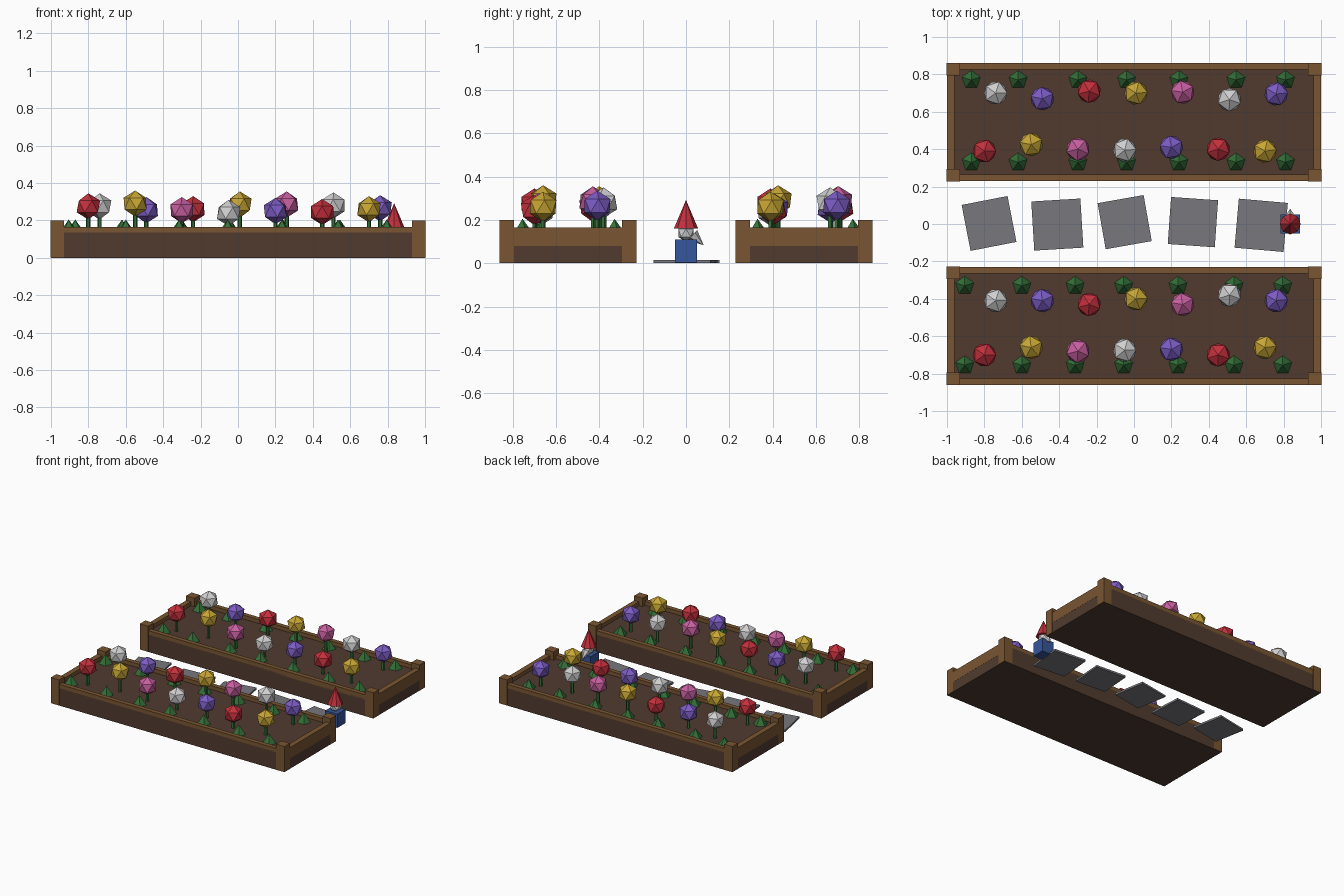
import bpy
from math import radians
from mathutils import Vector

cube = bpy.data.objects.get("Cube")
if cube:
    bpy.data.objects.remove(cube, do_unlink=True)


def make_material(name, srgb):
    linear = [(c / 255 / 12.92 if c < 11 else ((c / 255 + 0.055) / 1.055) ** 2.4) for c in srgb]
    m = bpy.data.materials.new(name)
    m.use_nodes = True
    m.diffuse_color = (*linear, 1)
    m.node_tree.nodes["Principled BSDF"].inputs["Base Color"].default_value = (*linear, 1)
    return m


wood = make_material("wood", (122, 86, 50))
soil = make_material("soil", (81, 59, 47))
stone = make_material("stone", (120, 120, 125))
green = make_material("leaf green", (52, 112, 56))
blue = make_material("coat blue", (54, 86, 156))
red = make_material("red", (196, 48, 60))
yellow = make_material("yellow", (200, 166, 52))
pink = make_material("pink", (200, 96, 160))
white = make_material("white", (208, 208, 208))
purple = make_material("purple", (124, 92, 196))


def finish(name, mat):
    ob = bpy.context.object
    ob.name = name
    ob.data.materials.append(mat)
    return ob


def box(name, mat, low, high, turn=0):
    low, high = Vector(low), Vector(high)
    bpy.ops.mesh.primitive_cube_add(size=1, location=(low + high) / 2, rotation=(0, 0, radians(turn)))
    ob = finish(name, mat)
    ob.scale = high - low
    return ob


def cone(name, mat, base, tip, radius, sides, tip_radius=0.0):
    base, tip = Vector(base), Vector(tip)
    axis = tip - base
    bpy.ops.mesh.primitive_cone_add(vertices=sides, radius1=radius, radius2=tip_radius,
                                    depth=axis.length, location=(base + tip) / 2)
    ob = finish(name, mat)
    if axis.x or axis.y:
        ob.rotation_euler = axis.to_track_quat('Z', 'Y').to_euler()
    return ob


def ball(name, mat, center, radius, turn=0):
    bpy.ops.mesh.primitive_ico_sphere_add(subdivisions=1, radius=radius, location=center,
                                          rotation=(0, 0, radians(turn)))
    return finish(name, mat)


SOIL_TOP, RIM, POST_TOP = 0.135, 0.165, 0.2


# Planter: earth block, plank rim and corner posts
def planter(name, y0, y1):
    box(name + "_earth", soil, (-1, y0, 0), (1, y1, SOIL_TOP))
    for a, b in ((y0, y0 + 0.035), (y1 - 0.035, y1)):
        box(name + "_long_plank", wood, (-1, a, SOIL_TOP - 0.01), (1, b, RIM))
    for s in (-1, 1):
        xs = sorted((s * 0.96, s * 1.001))
        box(name + "_end_plank", wood, (xs[0], y0, 0.08), (xs[1], y1, RIM))
        xs = sorted((s * 0.93, s * 1.002))
        for a, b in ((y0 - 0.002, y0 + 0.065), (y1 - 0.065, y1 + 0.002)):
            box(name + "_corner_post", wood, (xs[0], a, 0.001), (xs[1], b, POST_TOP))


planter("front_planter", -0.86, -0.23)
planter("back_planter", 0.23, 0.86)

# Flowers: colours and heights repeat along the rows of both beds
far_row = dict(x=-0.74, colors=(white, purple, red, yellow, pink, white, purple),
               z=(0.275, 0.255, 0.26, 0.285, 0.285, 0.28, 0.265))
near_row = dict(x=-0.80, colors=(red, yellow, pink, white, purple, red, yellow),
                z=(0.275, 0.29, 0.255, 0.24, 0.25, 0.245, 0.26))
flower_rows = (
    (far_row, (0.70, 0.67, 0.71, 0.70, 0.705, 0.665, 0.695)),
    (near_row, (0.39, 0.425, 0.40, 0.395, 0.41, 0.40, 0.39)),
    (far_row, (-0.41, -0.41, -0.43, -0.40, -0.43, -0.38, -0.41)),
    (near_row, (-0.70, -0.66, -0.68, -0.675, -0.67, -0.70, -0.66)),
)
for row, ys in flower_rows:
    for i, (mat, z, y) in enumerate(zip(row["colors"], row["z"], ys)):
        x = row["x"] + i * 0.25
        cone("stem", green, (x, y, SOIL_TOP - 0.01), (x, y, z), 0.012, 5, 0.012)
        ball("blossom", mat, (x, y, z), 0.07, i * 25)

# Leaf tufts along the long sides of each bed
back_x = (-0.87, -0.62, -0.30, -0.04, 0.24, 0.545, 0.81)
front_x = (-0.905, -0.60, -0.315, -0.055, 0.235, 0.535, 0.795)
for xs, y in ((back_x, 0.77), (back_x, 0.33), (front_x, -0.33), (front_x, -0.755)):
    for x in xs:
        cone("leaf_tuft", green, (x, y, SOIL_TOP - 0.005), (x, y, 0.205), 0.055, 5)

# Stepping stones
for x, y, size, turn in ((-0.775, 0.003, 0.25, 11), (-0.41, -0.003, 0.263, 3.5), (-0.05, 0.01, 0.25, 10),
                         (0.315, 0.01, 0.252, -4), (0.68, -0.007, 0.263, -5)):
    h = size / 2
    box("stepping_stone", stone, (x - h, y - h, 0), (x + h, y + h, 0.015), turn)

# Garden figure
gx = 0.835
box("figure_body", blue, (gx - 0.052, -0.05, 0.003), (gx + 0.052, 0.05, 0.11))
ball("figure_head", white, (gx, 0, 0.14), 0.042)
cone("figure_beard", white, (gx, 0.03, 0.13), (gx, 0.082, 0.083), 0.032, 6)
cone("figure_hat", red, (gx, 0, 0.16), (gx, 0, 0.292), 0.056, 8)
